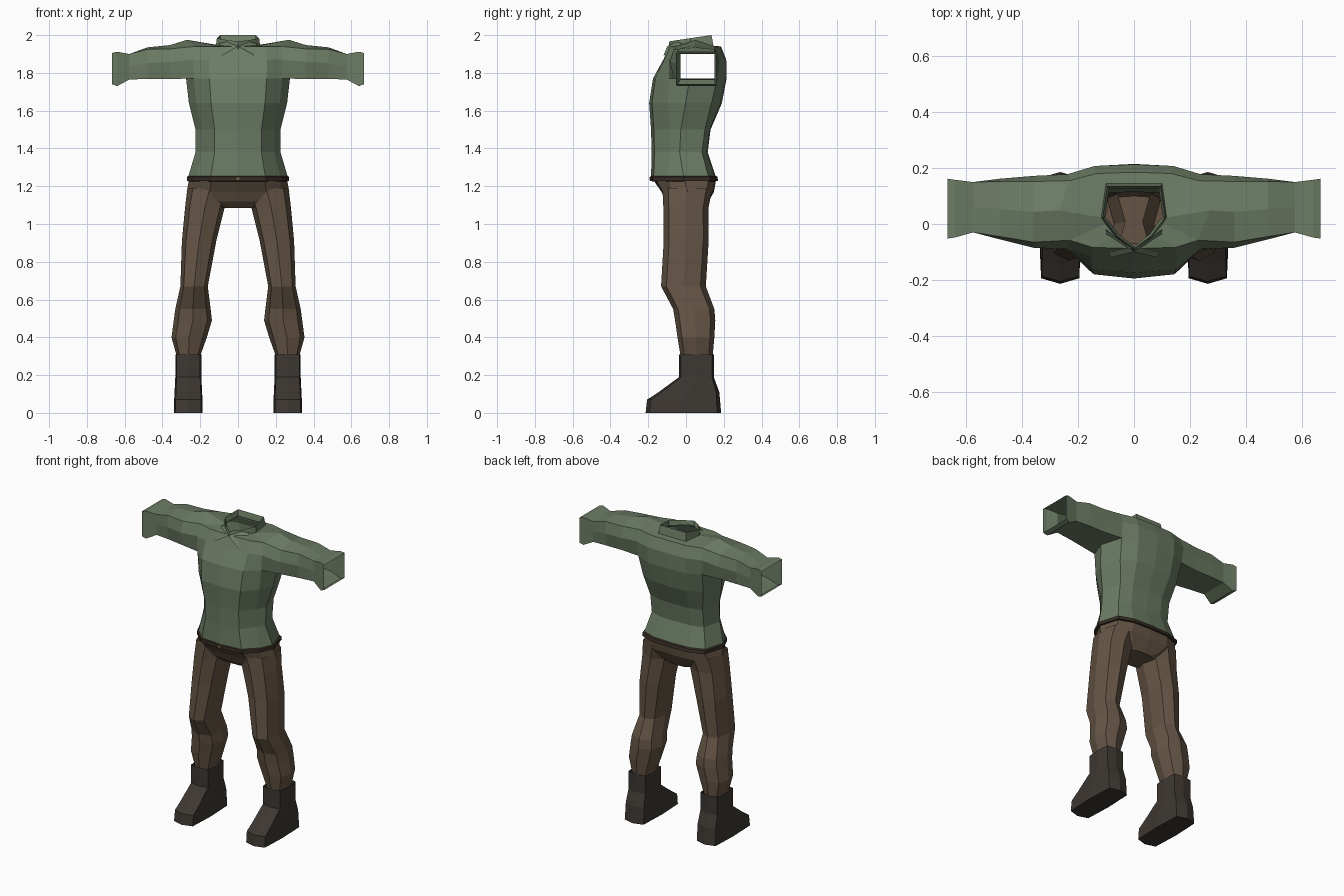
import bpy, bmesh

cube = bpy.data.objects.get("Cube")
if cube:
    bpy.data.objects.remove(cube, do_unlink=True)


def make_material(name, color):
    mat = bpy.data.materials.new(name)
    mat.use_nodes = True
    mat.diffuse_color = (*color, 1)
    mat.node_tree.nodes["Principled BSDF"].inputs["Base Color"].default_value = (*color, 1)
    return mat


green = make_material("sage green cloth", (0.15, 0.20, 0.128))
brown = make_material("brown cloth", (0.13, 0.09, 0.06))
leather = make_material("dark boot leather", (0.047, 0.039, 0.032))
strap = make_material("dark belt leather", (0.04, 0.026, 0.019))
brass = make_material("dull brass", (0.2, 0.12, 0.07))


def finish(name, bm, material):
    """Turn the left half into a mirrored, flat-shaded object."""
    loose = [v for v in bm.verts if not v.link_faces]
    bmesh.ops.delete(bm, geom=loose, context='VERTS')
    bmesh.ops.recalc_face_normals(bm, faces=bm.faces)
    mesh = bpy.data.meshes.new(name)
    bm.to_mesh(mesh)
    bm.free()
    mesh.materials.append(material)
    obj = bpy.data.objects.new(name, mesh)
    bpy.context.collection.objects.link(obj)
    mirror = obj.modifiers.new("Mirror", 'MIRROR')
    mirror.merge_threshold = 0.0005
    return obj


def half_ring(z, width, front, back, front_cut, back_cut, bow=0.15, tilt=0.0):
    """Left half of a body section, from front centre to back centre."""
    middle = (front + back) / 2
    points = [(0, front), (0.55 * width, front + bow * front_cut),
              (0.85 * width, front + front_cut), (width, middle),
              (0.85 * width, back - back_cut),
              (0.5 * width, back - bow * back_cut), (0, back)]
    return [(x, y, z + tilt * (y - front)) for x, y in points]


def limb_ring(z, inner, outer, front, back, corner=0.24):
    """Eight-sided horizontal section of a leg or boot."""
    cx, cy = (inner + outer) / 2, (front + back) / 2
    rx, ry = (outer - inner) / 2, (back - front) / 2
    k = 1 - corner
    signs = [(0, -1), (k, -k), (1, 0), (k, k), (0, 1), (-k, k), (-1, 0), (-k, -k)]
    return [(cx + rx * a, cy + ry * b, z) for a, b in signs]


def sleeve_ring(x, front, back, low, high, cut):
    """Eight-sided section across a sleeve, in the armhole's order."""
    my, mz = (front + back) / 2, (low + high) / 2
    points = [(front + cut, low), (my, low), (back - cut, low), (back, mz),
              (back - cut, high - cut), (my, high), (front + cut, high - cut), (front, mz)]
    return [(x, y, z) for y, z in points]


def add_rings(bm, rings):
    return [[bm.verts.new(p) for p in ring] for ring in rings]


def skin(bm, rings, closed, skip=lambda row, col: False):
    for row, (low, high) in enumerate(zip(rings, rings[1:])):
        count = len(low)
        for col in range(count if closed else count - 1):
            if not skip(row, col):
                nxt = (col + 1) % count
                bm.faces.new((low[col], low[nxt], high[nxt], high[col]))


def loft(name, rings, material, closed, cap=False):
    bm = bmesh.new()
    rows = add_rings(bm, rings)
    skin(bm, rows, closed)
    if cap:
        bm.faces.new(rows[-1])
    return finish(name, bm, material)


# Shirt body with open armholes and hollow sleeves
bm = bmesh.new()
body = add_rings(bm, [
    half_ring(1.245, 0.265, -0.185, 0.16, 0.09, 0.04),
    half_ring(1.38, 0.225, -0.182, 0.115, 0.1, 0.03),
    half_ring(1.50, 0.225, -0.185, 0.13, 0.1, 0.03),
    half_ring(1.64, 0.26, -0.195, 0.19, 0.1, 0.055),
    half_ring(1.77, 0.275, -0.175, 0.215, 0.085, 0.05),
    half_ring(1.87, 0.28, -0.12, 0.213, 0.03, 0.035),
    half_ring(1.94, 0.27, -0.088, 0.185, 0.03, 0.03),
    half_ring(1.945, 0.11, -0.085, 0.13, 0.09, 0, 0.5)])
body[6][3].co.z = 1.975
skin(bm, body, False, lambda row, col: row in (4, 5) and col in (2, 3))
armhole = body[4][2:5] + [body[5][4]] + body[6][4:1:-1] + [body[5][2]]
sleeve = add_rings(bm, [
    sleeve_ring(0.36, -0.085, 0.172, 1.768, 1.947, 0.02),
    sleeve_ring(0.48, -0.055, 0.162, 1.768, 1.935, 0.01),
    sleeve_ring(0.575, -0.03, 0.15, 1.765, 1.90, 0),
    sleeve_ring(0.64, -0.048, 0.158, 1.73, 1.912, 0),
    sleeve_ring(0.667, -0.052, 0.162, 1.74, 1.905, 0)])
skin(bm, [armhole] + sleeve, True)
finish("shirt", bm, green)

# Standing collar, higher at the nape
loft("collar", [
    half_ring(1.927, 0.118, -0.095, 0.145, 0.09, 0, 0.5, 0.08),
    half_ring(1.967, 0.112, -0.088, 0.135, 0.09, 0, 0.5, 0.15),
    half_ring(1.94, 0.104, -0.08, 0.126, 0.09, 0, 0.5, 0.1)], green, False)

# Pointed collar tips
bm = bmesh.new()
tip = [(0, -0.1, 1.94), (0.085, -0.12, 1.89), (0.1, -0.02, 1.955), (0.06, -0.05, 1.965)]
bm.faces.new([bm.verts.new(p) for p in tip])
finish("collar_tips", bm, green)

# Belt band under the shirt hem
loft("belt", [
    half_ring(1.255, 0.262, -0.183, 0.157, 0.09, 0.04),
    half_ring(1.25, 0.27, -0.19, 0.166, 0.09, 0.04),
    half_ring(1.228, 0.27, -0.19, 0.17, 0.09, 0.04),
    half_ring(1.225, 0.25, -0.17, 0.15, 0.09, 0.04)], strap, False)

# Buckle
bpy.ops.mesh.primitive_cube_add(size=1, location=(0, -0.19, 1.24))
buckle = bpy.context.object
buckle.name = "buckle"
buckle.scale = (0.018, 0.009, 0.016)
buckle.data.materials.append(brass)

# Trouser seat, closed at the crotch
loft("trouser_seat", [
    half_ring(1.24, 0.258, -0.178, 0.16, 0.09, 0.04),
    half_ring(1.17, 0.272, -0.13, 0.148, 0.05, 0.04),
    half_ring(1.12, 0.2, -0.105, 0.12, 0.03, 0.03),
    half_ring(1.085, 0.1, -0.07, 0.1, 0.02, 0.02)], brown, False, True)

# Trouser legs
loft("trouser_legs", [
    limb_ring(1.19, 0.03, 0.268, -0.125, 0.14),
    limb_ring(1.09, 0.07, 0.28, -0.12, 0.12),
    limb_ring(0.91, 0.115, 0.297, -0.118, 0.12),
    limb_ring(0.67, 0.16, 0.305, -0.132, 0.105),
    limb_ring(0.55, 0.145, 0.332, -0.068, 0.15),
    limb_ring(0.49, 0.138, 0.34, -0.058, 0.155),
    limb_ring(0.40, 0.165, 0.352, -0.045, 0.15),
    limb_ring(0.31, 0.197, 0.327, -0.03, 0.142),
    limb_ring(0.27, 0.205, 0.32, -0.02, 0.13)], brown, True)

# Boots with long sloping toes
loft("boots", [
    limb_ring(0.31, 0.194, 0.332, -0.036, 0.147, 0.1),
    limb_ring(0.19, 0.194, 0.332, -0.036, 0.147, 0.1),
    limb_ring(0.11, 0.19, 0.336, -0.145, 0.176, 0.1),
    limb_ring(0.07, 0.188, 0.338, -0.206, 0.18, 0.1),
    limb_ring(0, 0.188, 0.34, -0.214, 0.186, 0.1)], leather, True, True)
